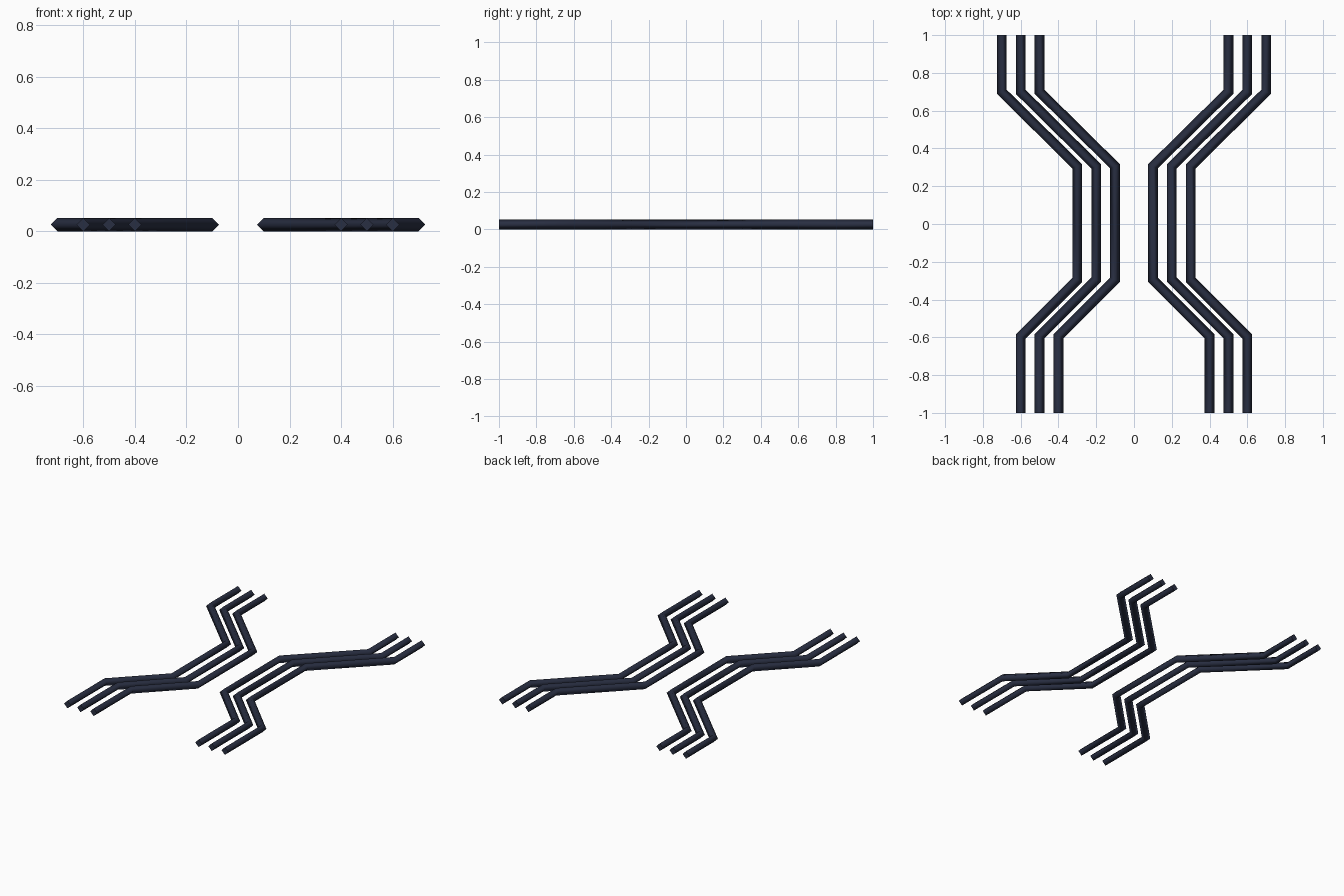
import bpy, bmesh, math
from mathutils import Vector

if "Cube" in bpy.data.objects:
    bpy.data.objects.remove(bpy.data.objects["Cube"])

R = 0.026  # half-diagonal of the diamond cross-section

navy = bpy.data.materials.new("dark navy")
navy.diffuse_color = (0.022, 0.028, 0.055, 1)
navy.use_nodes = True
navy.node_tree.nodes["Principled BSDF"].inputs["Base Color"].default_value = navy.diffuse_color


def rail(name, pts):
    """Sweep a diamond section along a flat path with mitred corners."""
    bm = bmesh.new()
    pts = [Vector((x, y, R)) for x, y in pts]
    rings = []
    for i, p in enumerate(pts):
        a = (p - pts[i - 1]).normalized() if i else (pts[1] - p).normalized()
        b = (pts[i + 1] - p).normalized() if i < len(pts) - 1 else a
        t = (a + b).normalized()
        side = Vector((t.y, -t.x, 0)) * R / t.dot(a)
        up = Vector((0, 0, R))
        rings.append([bm.verts.new(p + o) for o in (side, up, -side, -up)])
    for r0, r1 in zip(rings, rings[1:]):
        for k in range(4):
            n = (k + 1) % 4
            bm.faces.new((r0[k], r0[n], r1[n], r1[k])).smooth = True
    # flat end caps with crisp rims
    for ring in (rings[0], rings[-1]):
        for e in bm.faces.new(ring).edges:
            e.smooth = False
    bmesh.ops.recalc_face_normals(bm, faces=bm.faces[:])
    me = bpy.data.meshes.new(name)
    bm.to_mesh(me)
    bm.free()
    me.materials.append(navy)
    bpy.context.collection.objects.link(bpy.data.objects.new(name, me))


# three parallel rails on each side, mirrored across x = 0
for label, s in (("left", -1), ("right", 1)):
    for i, dx in enumerate((0.0, 0.1, 0.2)):
        path = [(0.4, -1), (0.4, -0.595), (0.1, -0.295),
                (0.1, 0.305), (0.5, 0.7), (0.5, 1)]
        rail(f"{label}_rail_{i + 1}", [(s * (x + dx), y) for x, y in path])
